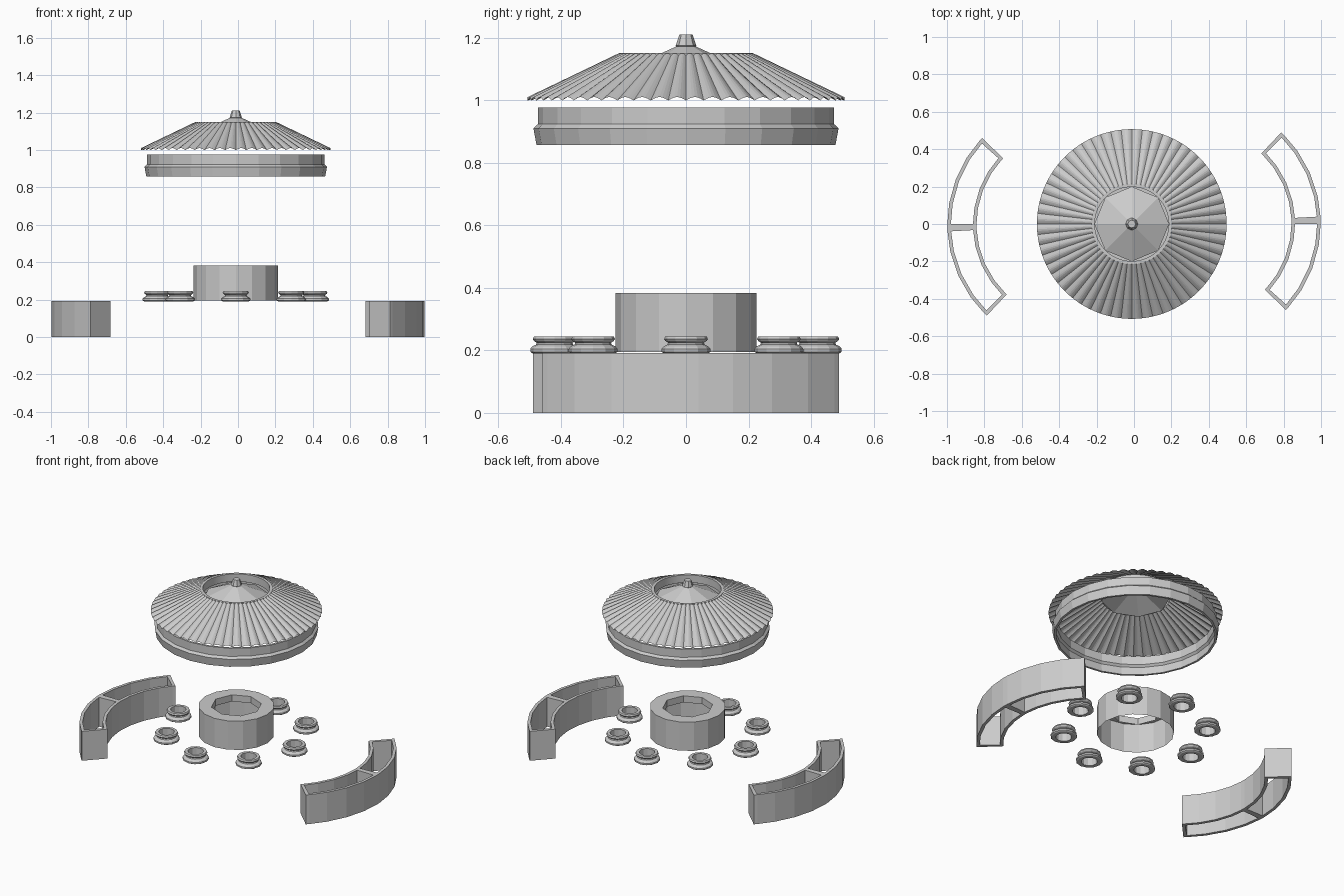
import bpy, bmesh
from math import sin, cos, pi, radians

if "Cube" in bpy.data.objects:
    bpy.data.objects.remove(bpy.data.objects["Cube"])

CX = -0.012  # axis of the round parts


def finish(bm, name, loc=(0, 0, 0), rot=0.0):
    bmesh.ops.recalc_face_normals(bm, faces=bm.faces[:])
    me = bpy.data.meshes.new(name)
    bm.to_mesh(me)
    bm.free()
    ob = bpy.data.objects.new(name, me)
    ob.location = loc
    ob.rotation_euler[2] = rot
    bpy.context.collection.objects.link(ob)
    return ob


def lathe(name, profile, n, loc=(CX, 0, 0), closed=False, cap=False):
    """Revolve (r, z[, scale of odd corners]) points; odd scale makes half-count polygons."""
    bm = bmesh.new()
    rings = []
    for p in profile:
        odd = p[2] if len(p) > 2 else 1.0
        ring = []
        for i in range(n):
            a = 2 * pi * i / n
            r = p[0] * (odd if i % 2 else 1.0)
            ring.append(bm.verts.new((r * cos(a), r * sin(a), p[1])))
        rings.append(ring)
    pairs = list(zip(rings, rings[1:]))
    if closed:
        pairs.append((rings[-1], rings[0]))
    for lo, hi in pairs:
        for i in range(n):
            j = (i + 1) % n
            bm.faces.new((lo[i], lo[j], hi[j], hi[i]))
    if cap:
        bm.faces.new(rings[-1])
    return finish(bm, name, loc)


# fluted tile roof: conical sheet with round ribs, and the rim of its top opening
def fluted_roof(ribs=56, sub=6):
    bm = bmesh.new()
    n = ribs * sub
    rings = []
    for r, z, amp in ((0.507, 0.999, 0.011), (0.215, 1.143, 0.007),
                      (0.215, 1.15, 0), (0.198, 1.15, 0), (0.198, 1.10, 0)):
        ring = []
        for i in range(n):
            a = 2 * pi * i / n
            h = amp * abs(sin(pi * i / sub))
            ring.append(bm.verts.new((r * cos(a), r * sin(a), z + h)))
        rings.append(ring)
    for lo, hi in zip(rings, rings[1:]):
        for i in range(n):
            j = (i + 1) % n
            bm.faces.new((lo[i], lo[j], hi[j], hi[i]))
    return finish(bm, "tiled_roof", (CX, 0, 0))


fluted_roof()

# eight-sided inner cap and its finial
lathe("roof_cap", [(0.2, 1.095), (0.024, 1.175)], 8)
lathe("finial", [(0.024, 1.165), (0.033, 1.174), (0.021, 1.21)], 8, cap=True)

# thin entablature ring under the roof
lathe("entablature", [(0.478, 0.857), (0.488, 0.91), (0.474, 0.923), (0.474, 0.976),
                      (0.460, 0.976), (0.460, 0.923), (0.472, 0.91), (0.464, 0.857)],
      24, closed=True)

# round inner chamber with an octagonal opening in its top
OCT = cos(pi / 8)
lathe("chamber", [(0.225, 0.195), (0.225, 0.383), (0.15, 0.383, OCT), (0.15, 0.34, OCT)], 16)

# eight moulded column bases
BASE = [(0.07, 0.19), (0.078, 0.195), (0.078, 0.205), (0.071, 0.213), (0.06, 0.218),
        (0.057, 0.224), (0.066, 0.23), (0.07, 0.236), (0.066, 0.245), (0.047, 0.245),
        (0.047, 0.19)]
for k in range(8):
    a = k * pi / 4
    lathe(f"column_base_{k + 1}", BASE, 12,
          (CX + 0.42 * cos(a), 0.42 * sin(a), 0), closed=True)


# curved hollow podium walls: a plan grid with two open cells, extruded upwards
def podium(name, loc, rot):
    half = [1.7, 11.3, 22.6, 34, 43.4, 45.3]
    angs = [-a for a in reversed(half)] + half
    radii = [0.512, 0.531, 0.649, 0.668]
    last = len(angs) - 2
    bm = bmesh.new()
    grid = [[bm.verts.new((r * cos(radians(a)), r * sin(radians(a)), 0)) for r in radii]
            for a in angs]
    for i in range(last + 1):
        for j in range(3):
            if j != 1 or i in (0, last // 2, last):
                bm.faces.new((grid[i][j], grid[i][j + 1], grid[i + 1][j + 1], grid[i + 1][j]))
    bmesh.ops.delete(bm, geom=[v for v in bm.verts if not v.link_faces], context='VERTS')
    base = bm.faces[:]
    out = bmesh.ops.extrude_face_region(bm, geom=base, use_keep_orig=True)
    top = [g for g in out["geom"] if isinstance(g, bmesh.types.BMVert)]
    bmesh.ops.translate(bm, verts=top, vec=(0, 0, 0.192))
    return finish(bm, name, loc, rot)


podium("right_podium_wall", (0.33, 0.003, 0), radians(1.5))
podium("left_podium_wall", (-0.33, -0.003, 0), radians(181.5))
